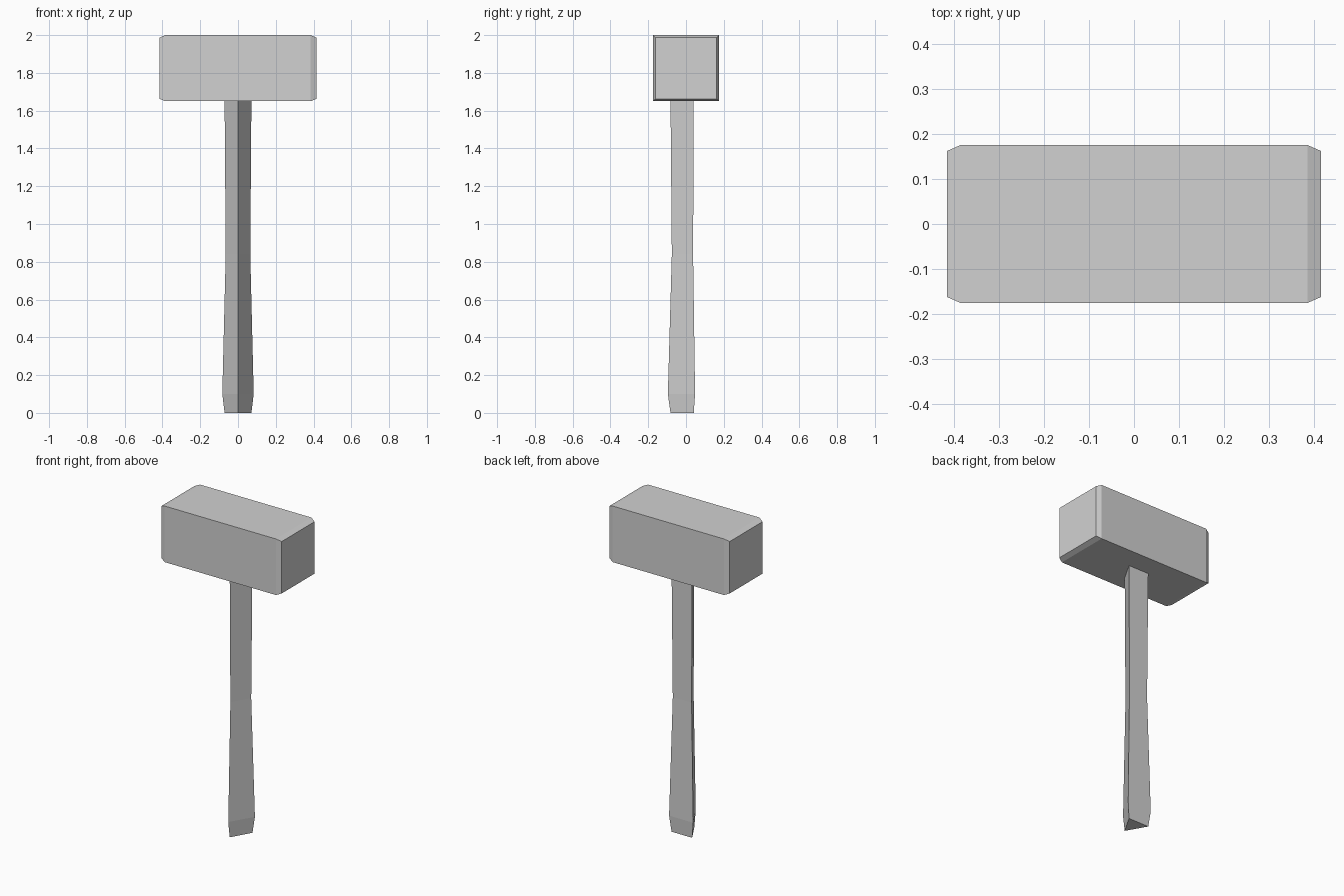
import bpy
import bmesh
from math import cos, sin, radians

cube = bpy.data.objects.get("Cube")
if cube:
    bpy.data.objects.remove(cube, do_unlink=True)

# One plain grey for the whole tool
grey = bpy.data.materials.new("plain_grey")
grey.use_nodes = True
colour = (0.64, 0.64, 0.64, 1)
grey.diffuse_color = colour
grey.node_tree.nodes["Principled BSDF"].inputs["Base Color"].default_value = colour


def loft(name, rings):
    """Skin a list of matching closed rings and cap both ends."""
    bm = bmesh.new()
    loops = [[bm.verts.new(p) for p in ring] for ring in rings]
    n = len(loops[0])
    for a, b in zip(loops, loops[1:]):
        for i in range(n):
            j = (i + 1) % n
            bm.faces.new((a[i], a[j], b[j], b[i]))
    bm.faces.new(loops[0])
    bm.faces.new(loops[-1])
    bmesh.ops.recalc_face_normals(bm, faces=bm.faces)
    mesh = bpy.data.meshes.new(name)
    bm.to_mesh(mesh)
    bm.free()
    mesh.materials.append(grey)
    obj = bpy.data.objects.new(name, mesh)
    bpy.context.collection.objects.link(obj)
    return obj


def triangle(z, radius):
    """Three-sided section with one corner to the front."""
    angles = [radians(-90 + 120 * i) for i in range(3)]
    return [(radius * cos(a), radius * sin(a), z) for a in angles]


def square(x, half):
    """Square section of the head at a position along its length."""
    corners = [(-1, -1), (1, -1), (1, 1), (-1, 1)]
    return [(x, sy * half, 1.825 + sz * half) for sy, sz in corners]


# Handle: tapered three-sided shaft with a flared grip
handle_profile = [(0, 0.082), (0.1, 0.096), (0.84, 0.075), (1.66, 0.082)]
loft("handle", [triangle(z, r) for z, r in handle_profile])

# Head: square block with chamfered striking faces
head_profile = [(-0.415, 0.162), (-0.385, 0.175), (0.385, 0.175), (0.415, 0.162)]
loft("hammer_head", [square(x, h) for x, h in head_profile])
